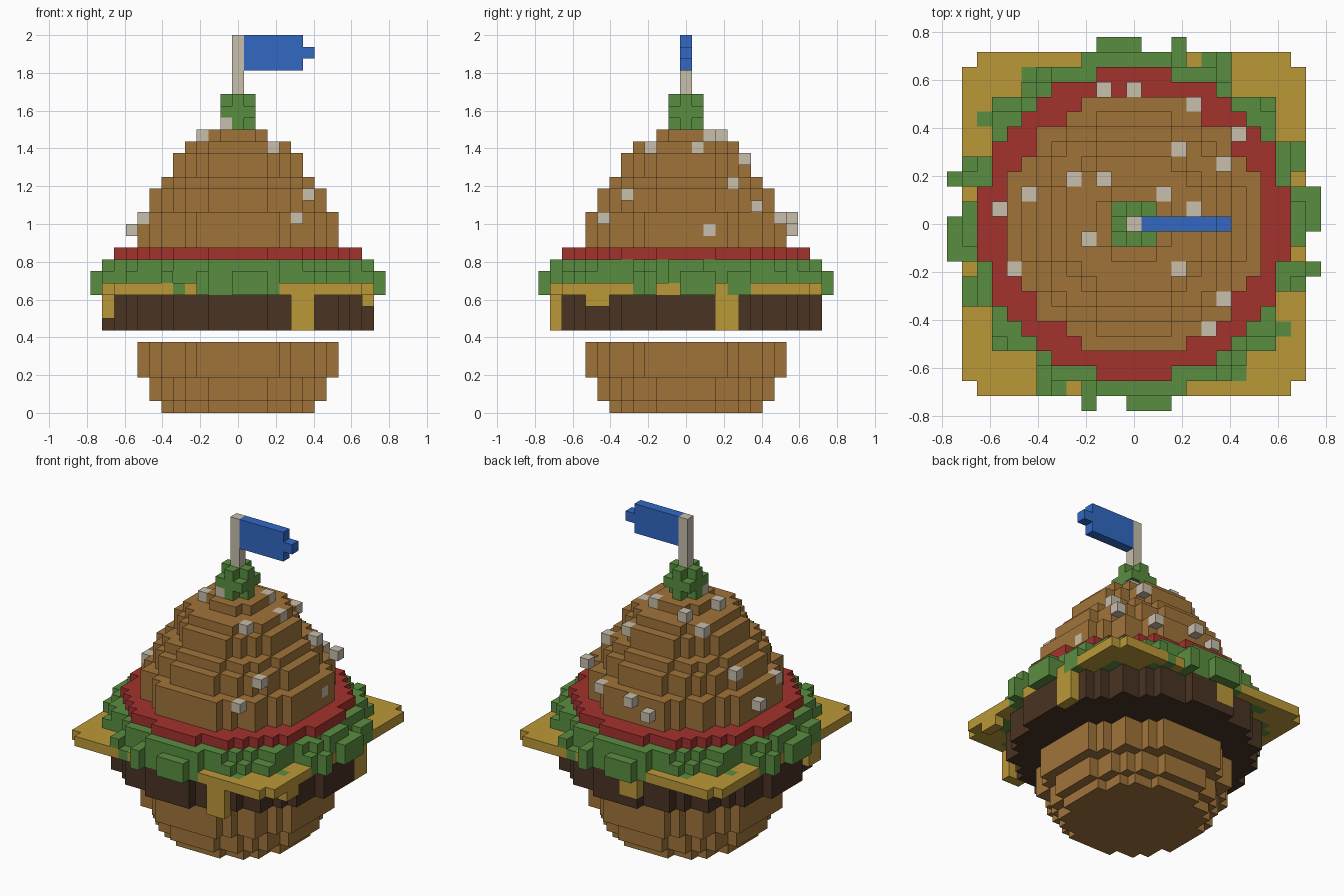
import bpy, bmesh, math

if "Cube" in bpy.data.objects:
    bpy.data.objects.remove(bpy.data.objects["Cube"])

V = 1 / 16          # edge of one cube
grid = {}           # (x, y, layer) -> part name; later parts replace earlier ones

COLOURS = {
    "bread brown": (0.35, 0.174, 0.042),
    "meat brown": (0.067, 0.033, 0.017),
    "cheese yellow": (0.497, 0.314, 0.04),
    "leaf green": (0.102, 0.27, 0.051),
    "tomato red": (0.366, 0.032, 0.026),
    "cream": (0.578, 0.521, 0.413),
    "flag blue": (0.032, 0.138, 0.552),
}
PARTS = {
    "bottom_bun": "bread brown", "patty": "meat brown", "cheese": "cheese yellow",
    "lettuce": "leaf green", "tomato": "tomato red", "top_bun": "bread brown",
    "sesame_seeds": "cream", "olive": "leaf green", "pole": "cream", "flag": "flag blue",
}


def fill(part, xs, ys, zs, rule=lambda x, y, z: True):
    for x in xs:
        for y in ys:
            for z in zs:
                if rule(x, y, z):
                    grid[x, y, z] = part


def span(a, b):
    return range(a, b + 1)


def disc(part, layer, radius):
    fill(part, span(-13, 13), span(-13, 13), [layer],
         lambda x, y, z: x * x + y * y <= radius * radius)


# bottom bun, floating just under the patty
for layer, r in enumerate((6, 7, 7, 8, 8, 8)):
    disc("bottom_bun", layer, r + 0.55)

# patty
for layer in (7, 8, 9):
    disc("patty", layer, 11.4)

# cheese slice with clipped corners, and its melted drips
fill("cheese", span(-11, 11), span(-11, 11), [10],
     lambda x, y, z: abs(x) + abs(y) < 22)
fill("cheese", (5, 6), [-11], (7, 8, 9))
fill("cheese", [11], (3, 4), (7, 8, 9))
fill("cheese", [11], (-8, -7), [9])
fill("cheese", [-11], (-5, -4), (8, 9))
fill("cheese", (-2, -1), [11], (8, 9))


# wavy lettuce: two full layers and hanging tips
def leaf(x, y, z):
    d = math.hypot(x, y)
    wave = math.sin(18 * math.atan2(y, x) + 1.0)
    if z == 10:
        return d > 10.4 and wave > 0.25 and d < 12.4
    return d <= (11.75 + 0.8 * wave if z == 11 else 11.3 + 0.35 * wave)


fill("lettuce", span(-11, 11), span(-11, 11), (10, 11, 12), leaf)
for t in (-2, -1, 0, 3):
    fill("lettuce", [t], (11, 12), (10, 11))
    fill("lettuce", (-12, -11), [t], (10, 11))
    fill("lettuce", [-t], (-12, -11), (10, 11))
    fill("lettuce", (11, 12), [-t], (10, 11))

# tomato slice
disc("tomato", 13, 10.3)

# domed top bun
for i, r in enumerate((8, 8, 8, 7, 7, 6, 5, 5, 4, 2)):
    disc("top_bun", 14 + i, r + 0.55)

# sesame seeds
for seed in ((-2, 9, 15), (0, 9, 16), (4, 8, 16), (7, 6, 17), (3, 5, 21), (6, 4, 19),
             (-4, 3, 22), (-2, 3, 23), (-7, 2, 18), (2, 2, 23), (8, 2, 15), (-9, 1, 15),
             (4, 1, 22), (-3, -1, 23), (-8, -3, 16), (3, -3, 22), (6, -5, 18),
             (5, -7, 16), (-1, -1, 24)):
    grid[seed] = "sesame_seeds"

# olive, pole and flag
fill("olive", span(-1, 1), span(-1, 1), (24, 25, 26),
     lambda x, y, z: x * x + y * y + (z - 25) ** 2 <= 2)
fill("pole", [0], [0], span(27, 31))
fill("flag", span(1, 5), [0], (29, 30, 31))
grid[6, 0, 30] = "flag"

# turn each part's exposed cube sides into a mesh
SIDES = []
for axis in range(3):
    for s in (-1, 1):
        u, v = (axis + 1) % 3, (axis + 2) % 3
        corners = []
        for a, b in ((0, 0), (1, 0), (1, 1), (0, 1)):
            c = [0, 0, 0]
            c[axis], c[u], c[v] = (s + 1) // 2, a, b
            corners.append(c)
        n = [0, 0, 0]
        n[axis] = s
        SIDES.append((n, corners if s > 0 else corners[::-1]))

materials = {}
for name, rgb in COLOURS.items():
    materials[name] = bpy.data.materials.new(name)
    materials[name].diffuse_color = (*rgb, 1)

for part, colour in PARTS.items():
    bm = bmesh.new()
    verts = {}
    for cell, owner in grid.items():
        if owner != part:
            continue
        for n, corners in SIDES:
            if tuple(p + q for p, q in zip(cell, n)) in grid:
                continue
            face = []
            for c in corners:
                k = tuple(p + q for p, q in zip(cell, c))
                if k not in verts:
                    verts[k] = bm.verts.new(((k[0] - 0.5) * V, (k[1] - 0.5) * V, k[2] * V))
                face.append(verts[k])
            bm.faces.new(face)
    mesh = bpy.data.meshes.new(part)
    bm.to_mesh(mesh)
    bm.free()
    mesh.materials.append(materials[colour])
    bpy.context.collection.objects.link(bpy.data.objects.new(part, mesh))

for m in bpy.data.materials:
    if m.users and not m.is_grease_pencil:
        m.use_nodes = True
        m.node_tree.nodes["Principled BSDF"].inputs["Base Color"].default_value = m.diffuse_color
